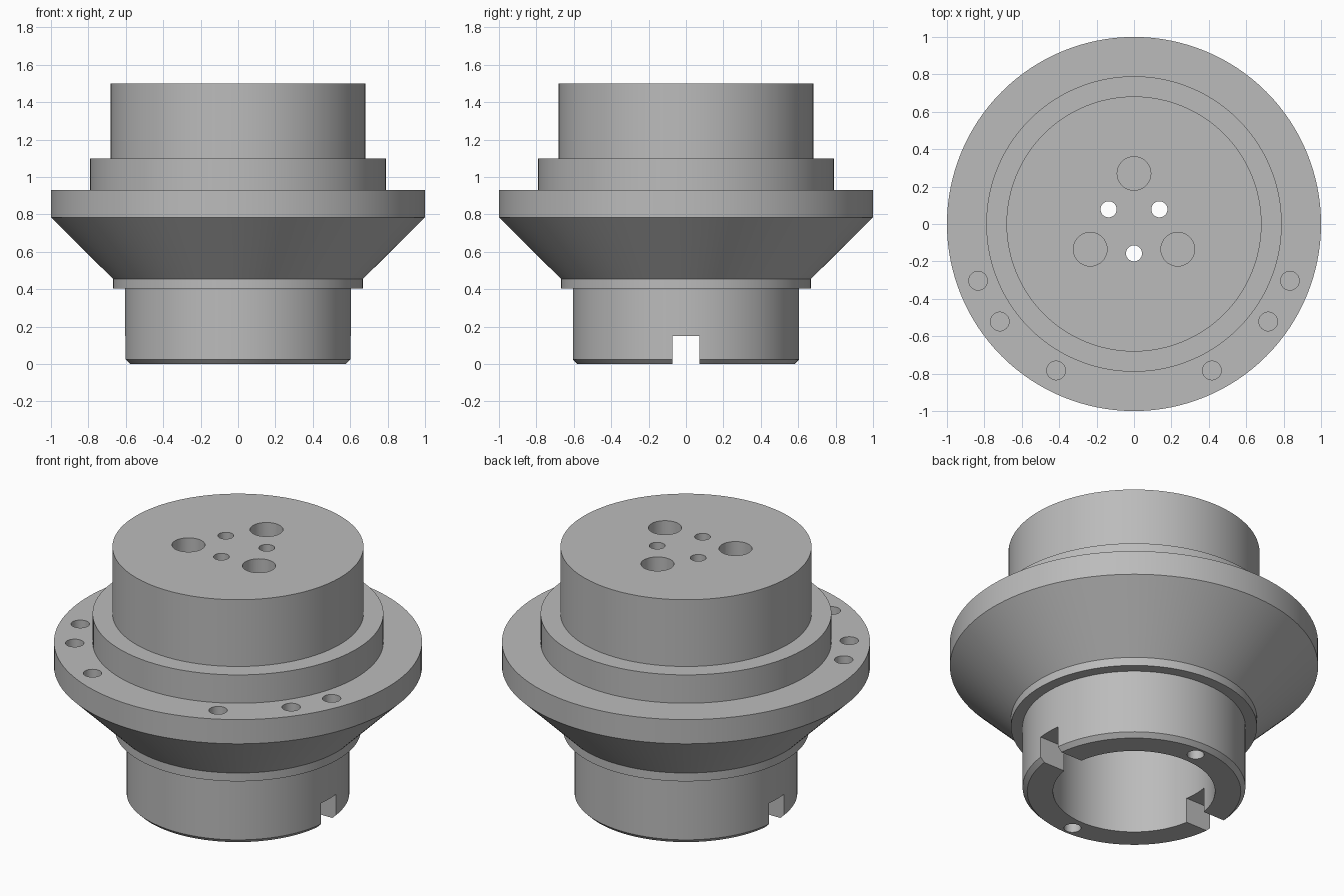
import bpy
import bmesh
from math import cos, sin, radians
from mathutils import Matrix, Vector

cube = bpy.data.objects.get("Cube")
if cube:
    bpy.data.objects.remove(cube)

SEGMENTS = 128
TOP, FLANGE_TOP, BORE_TOP = 1.5, 0.93, 1.0

steel = bpy.data.materials.new("grey steel")
steel.use_nodes = True
steel.diffuse_color = (0.5, 0.5, 0.5, 1)
steel.node_tree.nodes["Principled BSDF"].inputs["Base Color"].default_value = (0.5, 0.5, 0.5, 1)


def new_object(name, bm):
    bmesh.ops.recalc_face_normals(bm, faces=bm.faces)
    mesh = bpy.data.meshes.new(name)
    bm.to_mesh(mesh)
    bm.free()
    obj = bpy.data.objects.new(name, mesh)
    bpy.context.collection.objects.link(obj)
    mesh.materials.append(steel)
    return obj


def lathe(name, profile):
    """Revolve an (r, z) profile around the z axis."""
    bm = bmesh.new()
    verts = [bm.verts.new((r, 0, z)) for r, z in profile]
    edges = [bm.edges.new(pair) for pair in zip(verts, verts[1:])]
    bmesh.ops.spin(bm, geom=verts + edges, cent=(0, 0, 0), axis=(0, 0, 1),
                   angle=radians(360), steps=SEGMENTS, use_duplicate=False)
    bmesh.ops.remove_doubles(bm, verts=bm.verts, dist=1e-4)
    return new_object(name, bm)


def drill(bm, x, y, radius, bottom, top):
    """Add a vertical drill cylinder to the cutter."""
    bmesh.ops.create_cone(bm, cap_ends=True, segments=40, radius1=radius, radius2=radius,
                          depth=top - bottom,
                          matrix=Matrix.Translation((x, y, (bottom + top) / 2)))


# Turned body: spigot, collar, cone, flange, shoulder and head, with a bore from below
hub = lathe("flanged_hub", [
    (0, BORE_TOP), (0.44, BORE_TOP), (0.44, 0), (0.58, 0), (0.605, 0.025),
    (0.605, 0.405), (0.668, 0.405), (0.668, 0.455), (1, 0.785), (1, FLANGE_TOP),
    (0.79, FLANGE_TOP), (0.79, 1.1), (0.682, 1.1), (0.682, TOP), (0, TOP)])

cutter_bm = bmesh.new()

# Head: three wide blind holes and three narrow through holes
for i in range(3):
    wide, narrow = radians(90 + 120 * i), radians(30 + 120 * i)
    drill(cutter_bm, 0.27 * cos(wide), 0.27 * sin(wide), 0.09, TOP - 0.25, TOP + 0.1)
    drill(cutter_bm, 0.157 * cos(narrow), 0.157 * sin(narrow), 0.043, BORE_TOP - 0.1, TOP + 0.1)

# Flange: three blind holes on each side of the front
for side in (-1, 1):
    for angle in (20, 36, 62):
        a = radians(angle)
        drill(cutter_bm, side * 0.887 * cos(a), -0.887 * sin(a), 0.05,
              FLANGE_TOP - 0.13, FLANGE_TOP + 0.05)
    # Dowel holes in the bottom rim
    drill(cutter_bm, 0, side * 0.52, 0.046, -0.1, 0.2)

# Cross slot through the bottom rim
bmesh.ops.create_cube(cutter_bm, size=1, matrix=Matrix.Translation((0, 0, 0.05))
                      @ Matrix.Diagonal(Vector((1.6, 0.145, 0.2, 1))))

cutter = new_object("hole_cutter", cutter_bm)
cutter.hide_render = True

boolean = hub.modifiers.new("holes", "BOOLEAN")
boolean.operation = "DIFFERENCE"
boolean.solver = "EXACT"
boolean.object = cutter

bpy.ops.object.select_all(action="DESELECT")
hub.select_set(True)
bpy.context.view_layer.objects.active = hub
bpy.ops.object.modifier_apply(modifier=boolean.name)
bpy.data.objects.remove(cutter)
bpy.ops.object.shade_smooth_by_angle(angle=radians(25))
